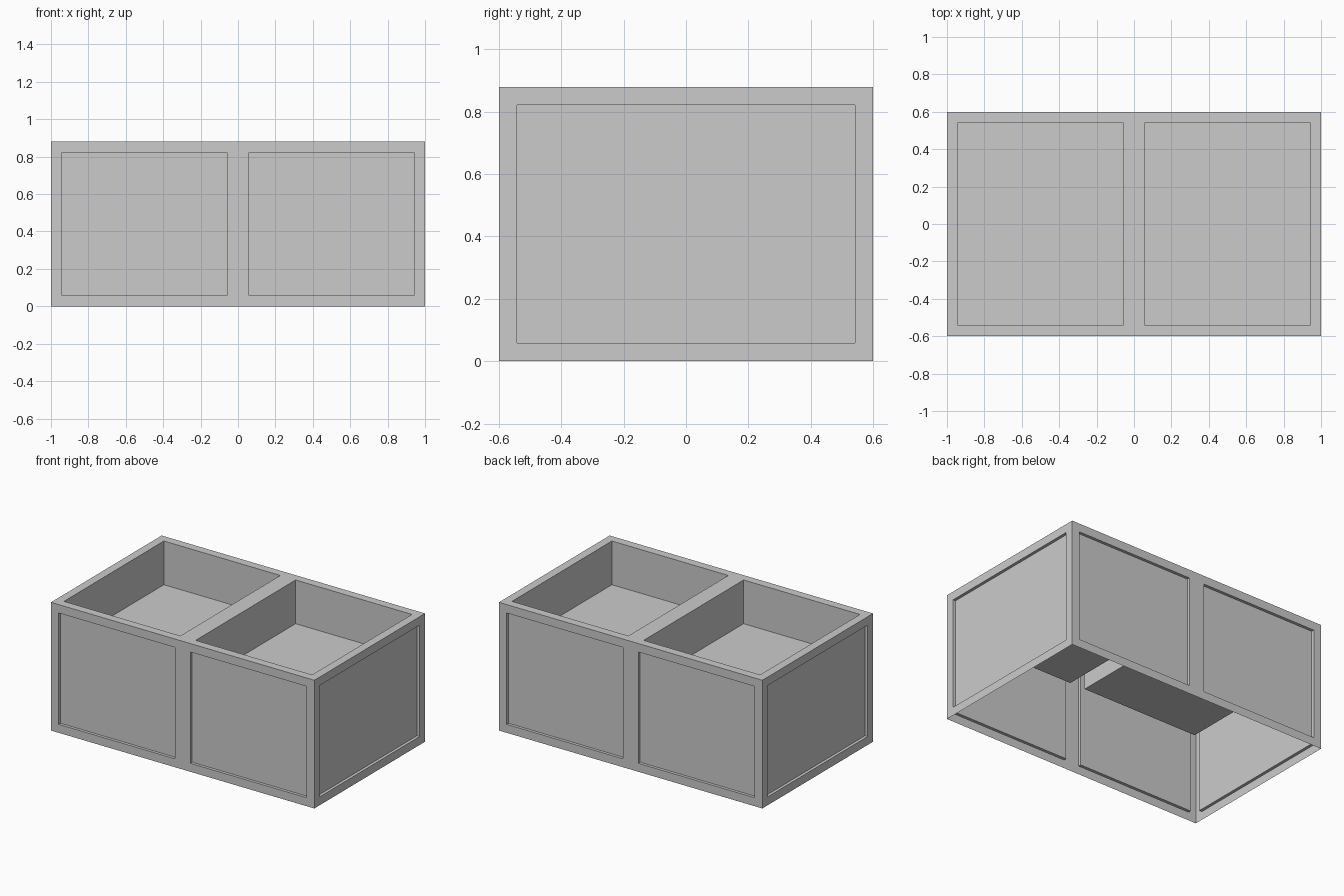
import bpy, bmesh
from mathutils import Matrix, Vector

if "Cube" in bpy.data.objects:
    bpy.data.objects.remove(bpy.data.objects["Cube"])

W, D, H = 2.0, 1.2, 0.88      # overall size
RIM = 0.058                   # frame width around each panel
PANEL, POCKET = 0.02, 0.30    # depth of side panels and top compartments

bm = bmesh.new()
bmesh.ops.create_cube(bm, size=1, matrix=Matrix.Translation((0, 0, H / 2)) @ Matrix.Diagonal((W, D, H, 1)))

# open underside
bm.normal_update()
bmesh.ops.delete(bm, geom=[f for f in bm.faces if f.normal.z < -0.5], context='FACES')

# split front, back and top into two bays
bmesh.ops.bisect_plane(bm, geom=bm.verts[:] + bm.edges[:] + bm.faces[:],
                       plane_co=Vector((0, 0, 0)), plane_no=Vector((1, 0, 0)))
bm.normal_update()

# framed panels, pushed straight inwards
panels = bm.faces[:]
bmesh.ops.inset_individual(bm, faces=panels, thickness=RIM, use_even_offset=True)
bm.normal_update()
for face in bmesh.ops.extrude_discrete_faces(bm, faces=panels)['faces']:
    face.normal_update()
    depth = POCKET if face.normal.z > 0.5 else PANEL
    bmesh.ops.translate(bm, verts=face.verts[:], vec=face.normal * -depth)
bm.normal_update()

mesh = bpy.data.meshes.new("planter_box")
bm.to_mesh(mesh)
bm.free()
bpy.context.collection.objects.link(bpy.data.objects.new("planter_box", mesh))
